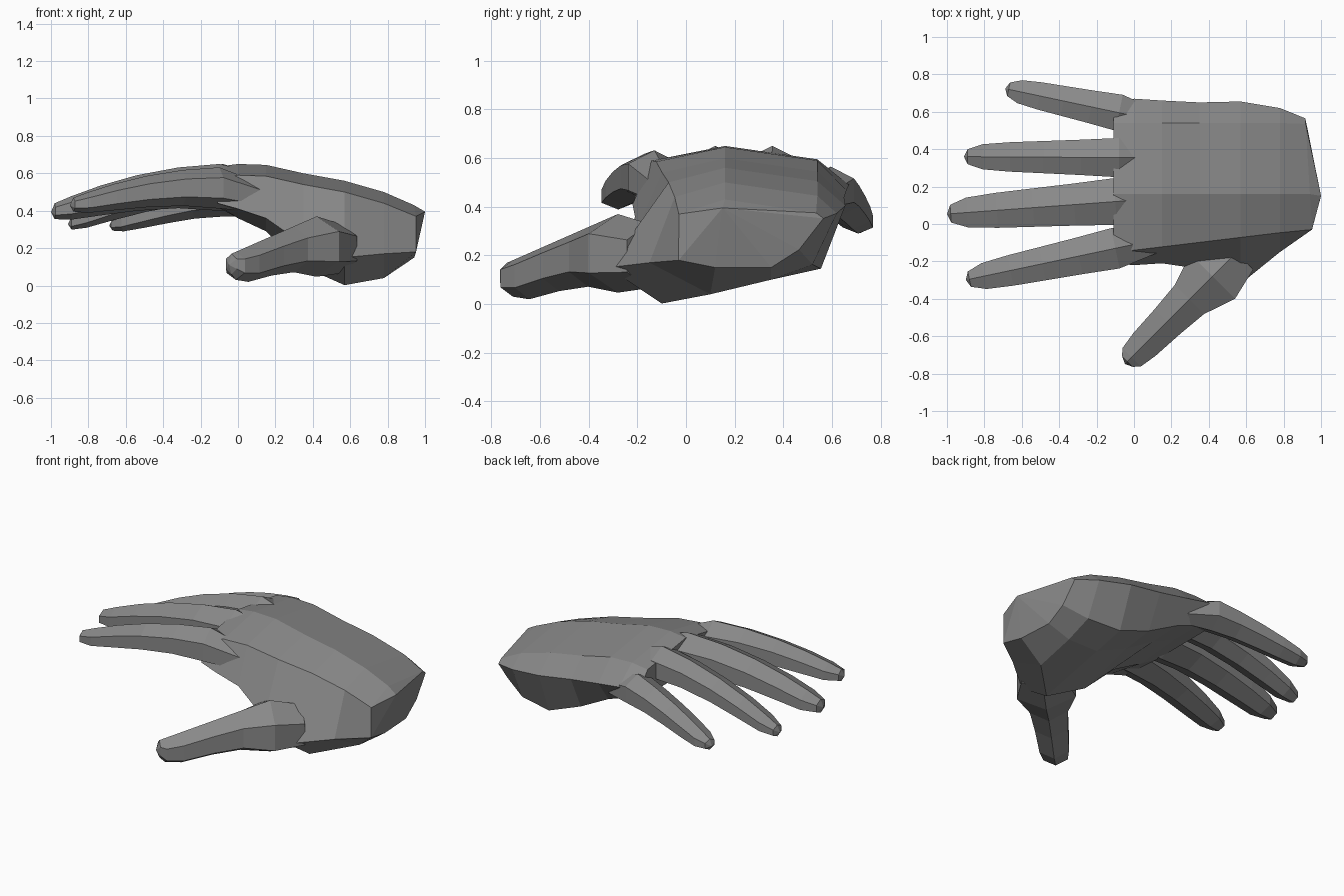
import bpy, bmesh, math
from mathutils import Vector

if "Cube" in bpy.data.objects:
    bpy.data.objects.remove(bpy.data.objects["Cube"])

skin = bpy.data.materials.new("mid_grey")
skin.diffuse_color = (0.25, 0.25, 0.25, 1)
skin.use_nodes = True
skin.node_tree.nodes["Principled BSDF"].inputs["Base Color"].default_value = skin.diffuse_color


def loft(name, rings, tip):
    """Skin a list of vertex rings; the last ring is fanned to the tip point."""
    bm = bmesh.new()
    loops = [[bm.verts.new(p) for p in r] for r in rings]
    n = len(loops[0])
    for a, b in zip(loops, loops[1:]):
        for i in range(n):
            j = (i + 1) % n
            bm.faces.new((a[i], a[j], b[j], b[i]))
    bm.faces.new(loops[0])
    end = bm.verts.new(tip)
    for i in range(n):
        bm.faces.new((loops[-1][i], loops[-1][(i + 1) % n], end))
    bmesh.ops.recalc_face_normals(bm, faces=bm.faces)
    me = bpy.data.meshes.new(name)
    bm.to_mesh(me)
    bm.free()
    me.materials.append(skin)
    ob = bpy.data.objects.new(name, me)
    bpy.context.collection.objects.link(ob)
    return ob


def palm_ring(x, y0, z0, top, y1, low, ym, mound):
    """Eight-sided palm section: thumb edge y0/z0, little edge y1, mound under the thumb."""
    shear = .06 if x > .9 else 0
    return [(x + shear * (.5 - y), y, z) for y, z in (
        (-.14 + .12 * x, top - .06), (.16, top), (min(.54, y1 - .03), top - .055),
        (y1, .49 - .15 * x), (y1 - .1, low + .08 * max(x, 0)),
        (min(.35, y1 - .16), low), (ym, mound), (y0, z0))]


def digit(name, base, end, arch, width, sink, profile):
    """Six-sided digit along the ridge line base-end; profile: t, width, thickness.
    The root (t < 0) is sunk into the palm."""
    base, end = Vector(base), Vector(end)
    side = Vector((base.y - end.y, end.x - base.x, 0)).normalized()
    rings = []
    for t, wf, hf in profile:
        ridge = base + (end - base) * t
        if t < 0:
            ridge.z = base.z - sink
        else:
            ridge.z += arch * 4 * t * (1 - t)
        w, h = width * wf, width * hf
        ring = []
        for i in range(6):
            ang = math.radians(60 * i)
            ring.append(ridge + side * (w * math.sin(ang) / math.sin(math.pi / 3))
                        + Vector((0, 0, h * (math.cos(ang) - 1))))
        rings.append(ring)
    tip = end + (end - base).normalized() * .02 - Vector((0, 0, h))
    return loft(name, rings, tip)


# Palm and wrist, from the knuckles to the wrist point
hand = loft("hand", [palm_ring(*s) for s in (
    (-.11, -.21, .44, .635, .60, .42, .08, .42),
    (.00, -.22, .41, .65, .67, .385, .05, .36),
    (.15, -.21, .36, .645, .66, .32, .00, .29),
    (.35, -.24, .22, .60, .65, .20, -.02, .10),
    (.57, -.32, .15, .56, .655, .10, -.10, .002),
    (.78, -.15, .17, .50, .62, .10, .10, .04),
    (.92, -.03, .18, .43, .565, .15, .12, .15))], (1, .15, .395))

# Fingers share one taper, scaled by their width
taper = [(-.3, .6, .7), (0, 1, 1), (.25, .9, .87), (.5, .82, .76),
         (.72, .75, .64), (.9, .64, .5), (1, .38, .34)]
digits = [digit(*f, taper) for f in (
    ("index_finger", (-.10, -.13, .632), (-.88, -.295, .47), .035, .11, .09),
    ("middle_finger", (-.10, .12, .65), (-.98, .055, .44), .045, .125, .06),
    ("ring_finger", (-.08, .355, .65), (-.89, .36, .37), .045, .105, .08),
    ("little_finger", (-.08, .595, .565), (-.67, .72, .36), .02, .098, .06))]

# Thumb is thick at the root
thumb_taper = [(-.28, .75, .78), (0, 1, .95), (.27, .65, .72), (.53, .56, .62),
               (.8, .5, .56), (.95, .41, .44), (1, .24, .32)]
digits.append(digit("thumb", (.42, -.28, .37), (-.035, -.735, .17), 0, .17, .04, thumb_taper))

# Weld the digits onto the palm
bpy.context.view_layer.objects.active = hand
for d in digits:
    mod = hand.modifiers.new("weld", 'BOOLEAN')
    mod.operation, mod.solver, mod.object = 'UNION', 'EXACT', d
    bpy.ops.object.modifier_apply(modifier=mod.name)
    bpy.data.objects.remove(d)
